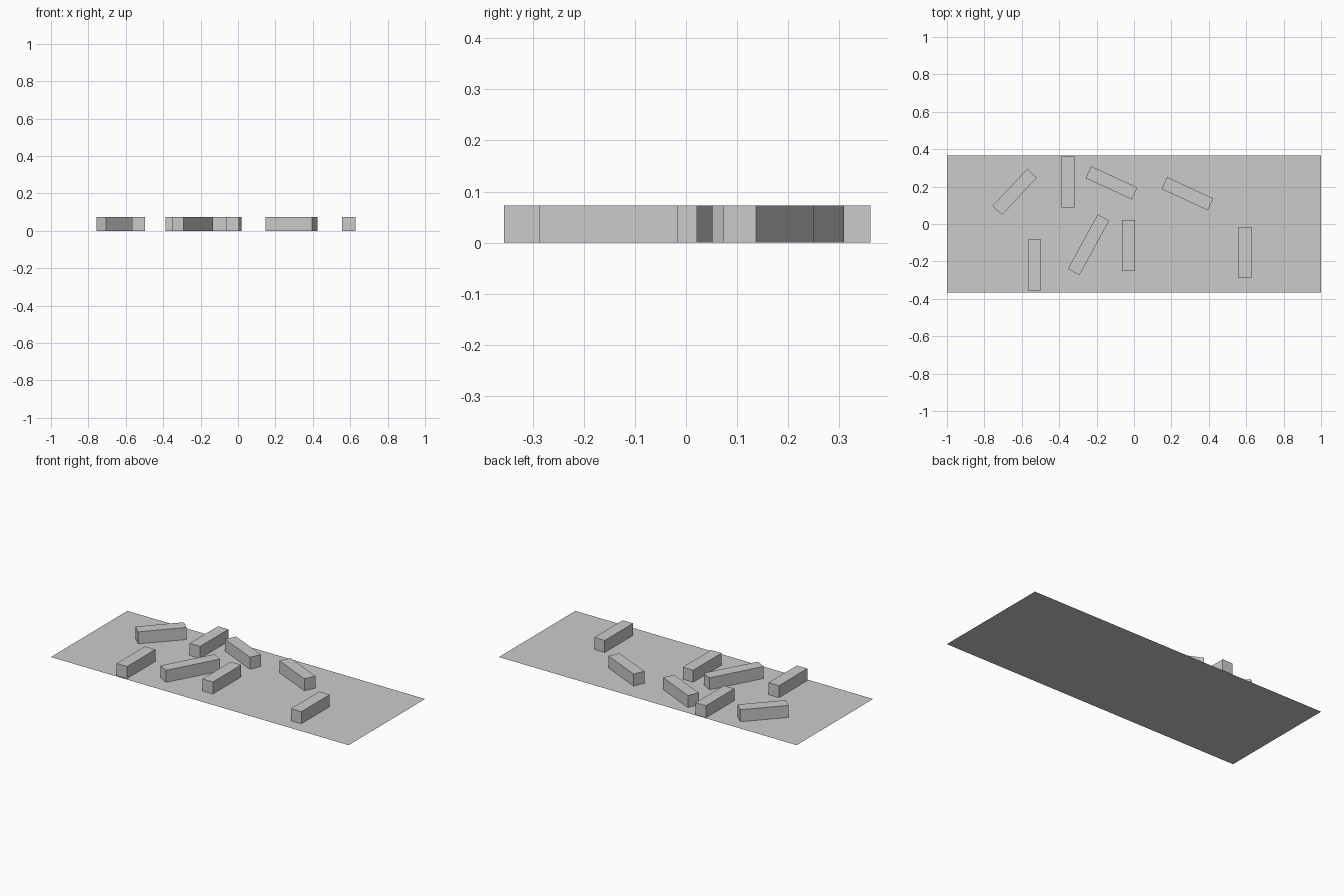
import bpy
import math

cube = bpy.data.objects.get("Cube")
if cube:
    bpy.data.objects.remove(cube, do_unlink=True)

grey = bpy.data.materials.new("plain_grey")
grey.use_nodes = True
colour = (0.6, 0.6, 0.6, 1)
grey.diffuse_color = colour
grey.node_tree.nodes["Principled BSDF"].inputs["Base Color"].default_value = colour

HEIGHT = 0.073
WIDTH = 0.07
LENGTH = 0.272


def finish(name, scale):
    """Name the active object, apply its size and colour it."""
    obj = bpy.context.object
    obj.name = name
    obj.scale = scale
    bpy.ops.object.transform_apply(location=False, rotation=False, scale=True)
    obj.data.materials.append(grey)
    return obj


def block(name, x, y, angle, length=LENGTH):
    """Box resting on the ground, its long side turned by angle from +x."""
    bpy.ops.mesh.primitive_cube_add(size=1, location=(x, y, HEIGHT / 2),
                                    rotation=(0, 0, math.radians(angle)))
    return finish(name, (length, WIDTH, HEIGHT))


# Ground sheet
bpy.ops.mesh.primitive_plane_add(size=1)
finish("ground_sheet", (2, 0.734, 1))

# Back row of blocks
block("back_block_slanted", -0.638, 0.172, 47)
block("back_block_straight", -0.352, 0.225, 90)
block("back_block_middle", -0.12, 0.22, -24.8)
block("back_block_left", 0.286, 0.162, -24.8)

# Front row of blocks
block("front_block_right", -0.531, -0.22, 90)
block("front_block_long", -0.243, -0.111, 61.4, 0.332)
block("front_block_middle", -0.029, -0.114, 90)
block("front_block_left", 0.592, -0.152, 90)
